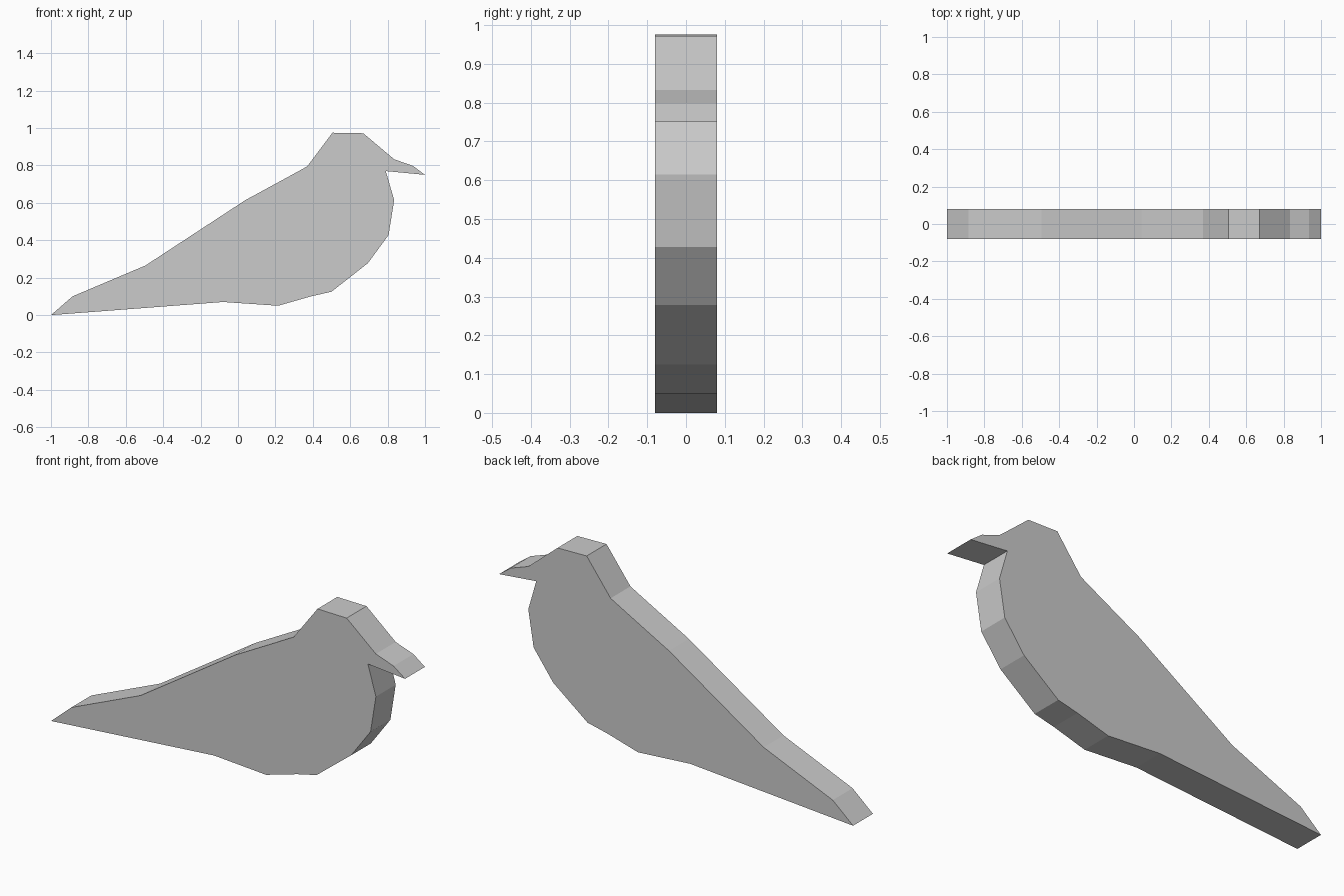
import bpy
import bmesh

if "Cube" in bpy.data.objects:
    bpy.data.objects.remove(bpy.data.objects["Cube"])

# Side silhouette of the bird (x, z), clockwise from the tail tip
OUTLINE = [
    (-1.0, 0.0), (-0.885, 0.10), (-0.495, 0.265), (0.04, 0.615),   # tail and back
    (0.27, 0.74), (0.37, 0.795), (0.505, 0.975), (0.67, 0.972),    # nape and crown
    (0.835, 0.833), (0.935, 0.798), (1.0, 0.75), (0.79, 0.77),     # brow and beak
    (0.835, 0.615), (0.805, 0.428), (0.695, 0.278),                # breast
    (0.50, 0.125), (0.39, 0.10), (0.215, 0.05), (-0.08, 0.07),     # belly
]
HALF = 0.08

grey = bpy.data.materials.new("plain grey")
grey.diffuse_color = (0.6, 0.6, 0.6, 1)
grey.use_nodes = True
grey.node_tree.nodes["Principled BSDF"].inputs["Base Color"].default_value = grey.diffuse_color

# Flat bird cut-out: one outline face extruded through its thickness
bm = bmesh.new()
face = bm.faces.new([bm.verts.new((x, -HALF, z)) for x, z in OUTLINE])
ext = bmesh.ops.extrude_face_region(bm, geom=[face], use_keep_orig=True)
moved = [g for g in ext["geom"] if isinstance(g, bmesh.types.BMVert)]
bmesh.ops.translate(bm, verts=moved, vec=(0, 2 * HALF, 0))
bmesh.ops.recalc_face_normals(bm, faces=bm.faces)

mesh = bpy.data.meshes.new("bird_body")
bm.to_mesh(mesh)
bm.free()
mesh.materials.append(grey)
bpy.context.collection.objects.link(bpy.data.objects.new("bird_body", mesh))
